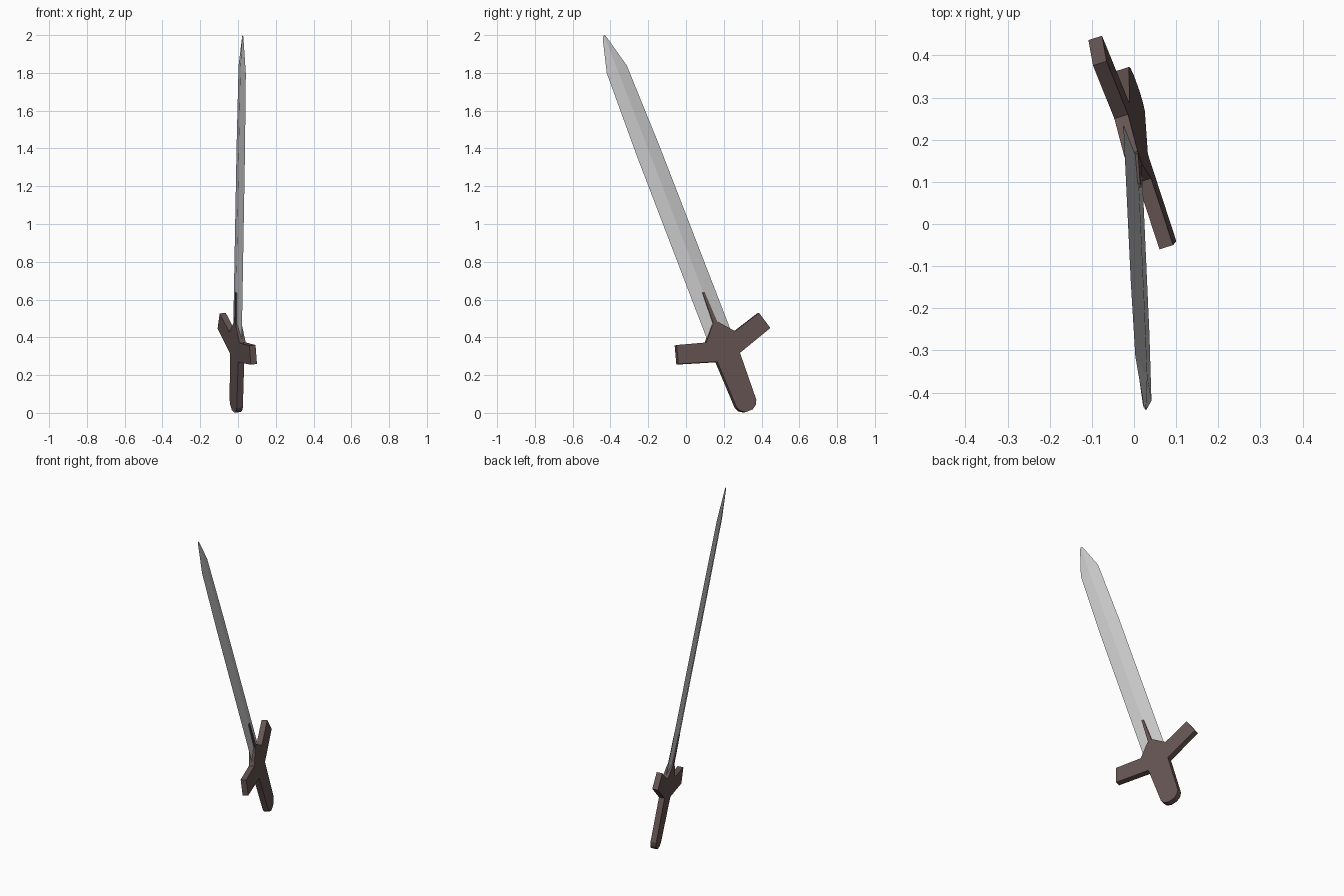
import bpy, bmesh
from mathutils import Matrix, Vector

if "Cube" in bpy.data.objects:
    bpy.data.objects.remove(bpy.data.objects["Cube"])

# Sword frame: local x = across the guard, local y = along the blade, local z = thickness
u = Vector((0.0166, -0.359, 0.933)).normalized()
v = Vector((-0.319, 0.878, 0.355))
v = (v - u * v.dot(u)).normalized()
n = v.cross(u).normalized()
if n.x < 0:
    n = -n
origin = Vector((-0.004, 0.201, 0.344))
FRAME = Matrix.Translation(origin) @ Matrix((v, u, n)).transposed().to_4x4()


def finish(name, bm, mat=None):
    bm.transform(FRAME)
    bmesh.ops.recalc_face_normals(bm, faces=bm.faces)
    mesh = bpy.data.meshes.new(name)
    bm.to_mesh(mesh)
    bm.free()
    obj = bpy.data.objects.new(name, mesh)
    bpy.context.collection.objects.link(obj)
    if mat:
        mesh.materials.append(mat)
    return obj


def plate(name, half, thickness, mat):
    """Extrude a half outline, mirrored across the blade axis."""
    outline = half + [(-x, y) for x, y in reversed(half)]
    bm = bmesh.new()
    face = bm.faces.new([bm.verts.new((x, y, -thickness / 2)) for x, y in outline])
    ext = bmesh.ops.extrude_face_region(bm, geom=[face])
    moved = [e for e in ext["geom"] if isinstance(e, bmesh.types.BMVert)]
    bmesh.ops.translate(bm, verts=moved, vec=(0, 0, thickness))
    return finish(name, bm, mat)


brown = bpy.data.materials.new("dark_brown")
brown.diffuse_color = (0.13, 0.09, 0.085, 1)
brown.use_nodes = True
brown.node_tree.nodes["Principled BSDF"].inputs["Base Color"].default_value = brown.diffuse_color

# Guard and handle in one piece, arms swept towards the blade
plate("hilt", [(0.018, 0.138), (0.086, 0.061), (0.247, 0.106), (0.276, 0.009),
               (0.068, -0.055), (0.059, -0.318), (0.046, -0.342), (0.021, -0.358)],
      0.034, brown)

# Thin spike rising from the guard along the blade
plate("guard_spike", [(0.006, 0.315), (0.013, 0.12)], 0.032, brown)

# Blade: diamond cross-sections (position, half width, half thickness)
bm = bmesh.new()
rings = []
for s, w, h in [(0.03, 0.071, 0.011), (1.12, 0.069, 0.011),
                (1.58, 0.060, 0.010), (1.755, 0.013, 0.004), (1.772, 0.006, 0.002)]:
    rings.append([bm.verts.new(p) for p in
                  [(w, s, 0), (0, s, h), (-w, s, 0), (0, s, -h)]])
for a, b in zip(rings, rings[1:]):
    for i in range(4):
        j = (i + 1) % 4
        bm.faces.new((a[i], a[j], b[j], b[i]))
bm.faces.new(rings[0])
bm.faces.new(rings[-1])
finish("blade", bm)
